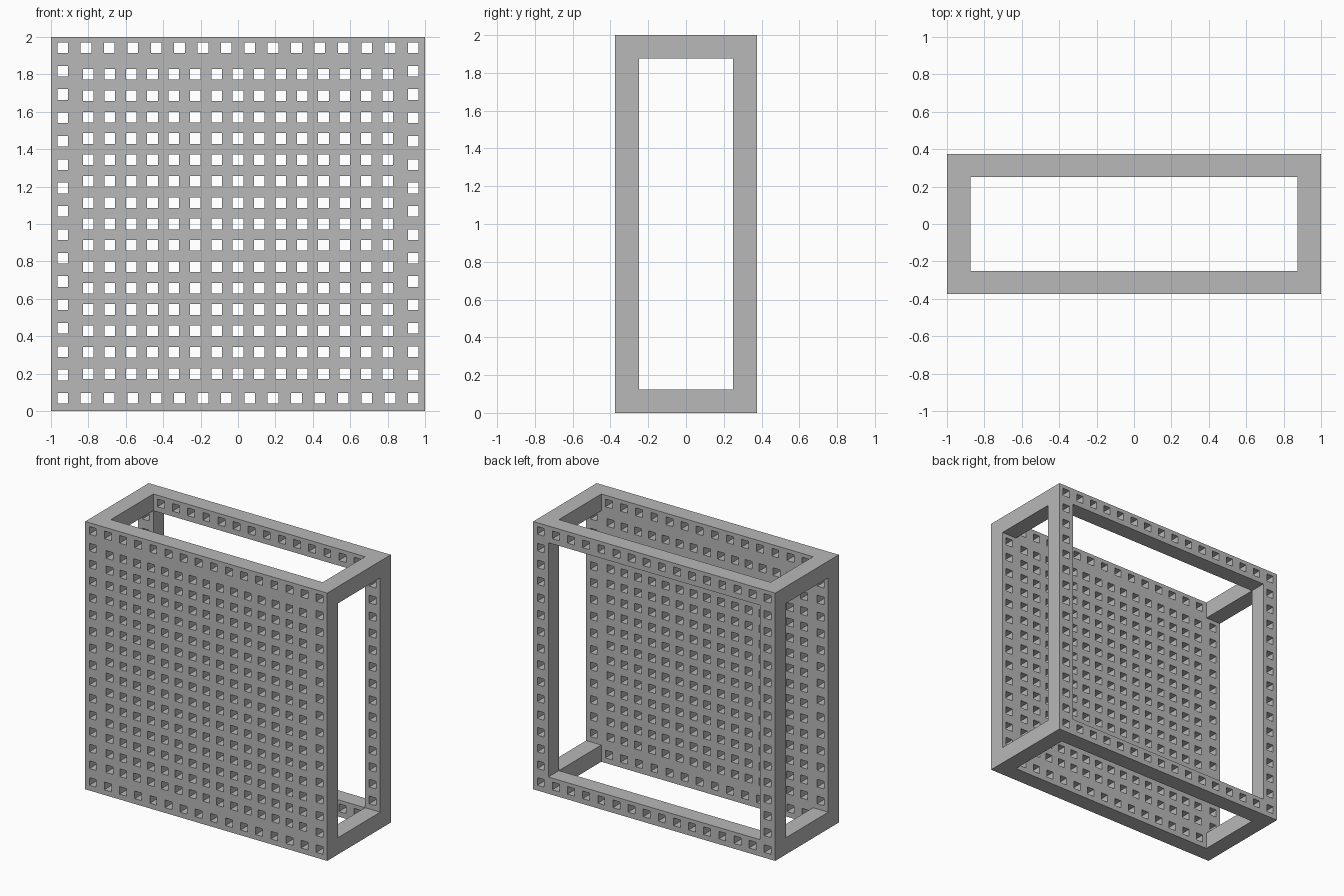
import bpy
import bmesh
from mathutils import Matrix, Vector

if "Cube" in bpy.data.objects:
    bpy.data.objects.remove(bpy.data.objects["Cube"], do_unlink=True)

WIDTH, DEPTH, HEIGHT = 2.0, 0.75, 2.0
BAR = 0.125        # thickness of the panel and of every bar
HOLE = 0.057       # side of each square hole
MID = HEIGHT / 2

grey = bpy.data.materials.new("light grey")
grey.use_nodes = True
colour = (0.48, 0.48, 0.48, 1)
grey.diffuse_color = colour
grey.node_tree.nodes["Principled BSDF"].inputs["Base Color"].default_value = colour


def boxes(name, items):
    """One object made of separate boxes, given as (centre, size)."""
    bm = bmesh.new()
    for centre, size in items:
        matrix = Matrix.Translation(centre) @ Matrix.Diagonal(Vector(size).to_4d())
        bmesh.ops.create_cube(bm, size=1, matrix=matrix)
    mesh = bpy.data.meshes.new(name)
    bm.to_mesh(mesh)
    bm.free()
    mesh.materials.append(grey)
    obj = bpy.data.objects.new(name, mesh)
    bpy.context.collection.objects.link(obj)
    return obj


def cut(target, items):
    """Cut boxes out of the target and discard the cutter."""
    cutter = boxes("cutter", items)
    cutter.hide_render = True
    mod = target.modifiers.new("cut", "BOOLEAN")
    mod.operation = "DIFFERENCE"
    mod.solver = "EXACT"
    mod.object = cutter
    bpy.context.view_layer.objects.active = target
    bpy.ops.object.modifier_apply(modifier=mod.name)
    bpy.data.objects.remove(cutter, do_unlink=True)


def spread(count, reach):
    """Evenly spaced positions from -reach to reach."""
    return [reach * (2 * i / (count - 1) - 1) for i in range(count)]


# Outer block
frame = boxes("perforated_frame", [((0, 0, MID), (WIDTH, DEPTH, HEIGHT))])

# Openings: through the sides, through top and bottom, and in the back
inner_w, inner_d, inner_h = WIDTH - 2 * BAR, DEPTH - 2 * BAR, HEIGHT - 2 * BAR
cut(frame, [((0, 0, MID), (WIDTH + 1, inner_d, inner_h))])
cut(frame, [((0, 0, MID), (inner_w, inner_d, HEIGHT + 1))])
cut(frame, [((0, DEPTH / 2, MID), (inner_w, DEPTH, inner_h))])

# Square holes around the border, running from front to back
edge = spread(16, 0.9375)
ends = (edge[0], edge[-1])
border = [(x, z + 0.005) for x in edge for z in edge if x in ends or z in ends]

# Square holes in the middle of the front panel
inner = spread(15, 0.8)
middle = [(x, z) for x in inner for z in inner]

cut(frame, [((x, 0, MID + z), (HOLE, DEPTH + 1, HOLE)) for x, z in border + middle])
